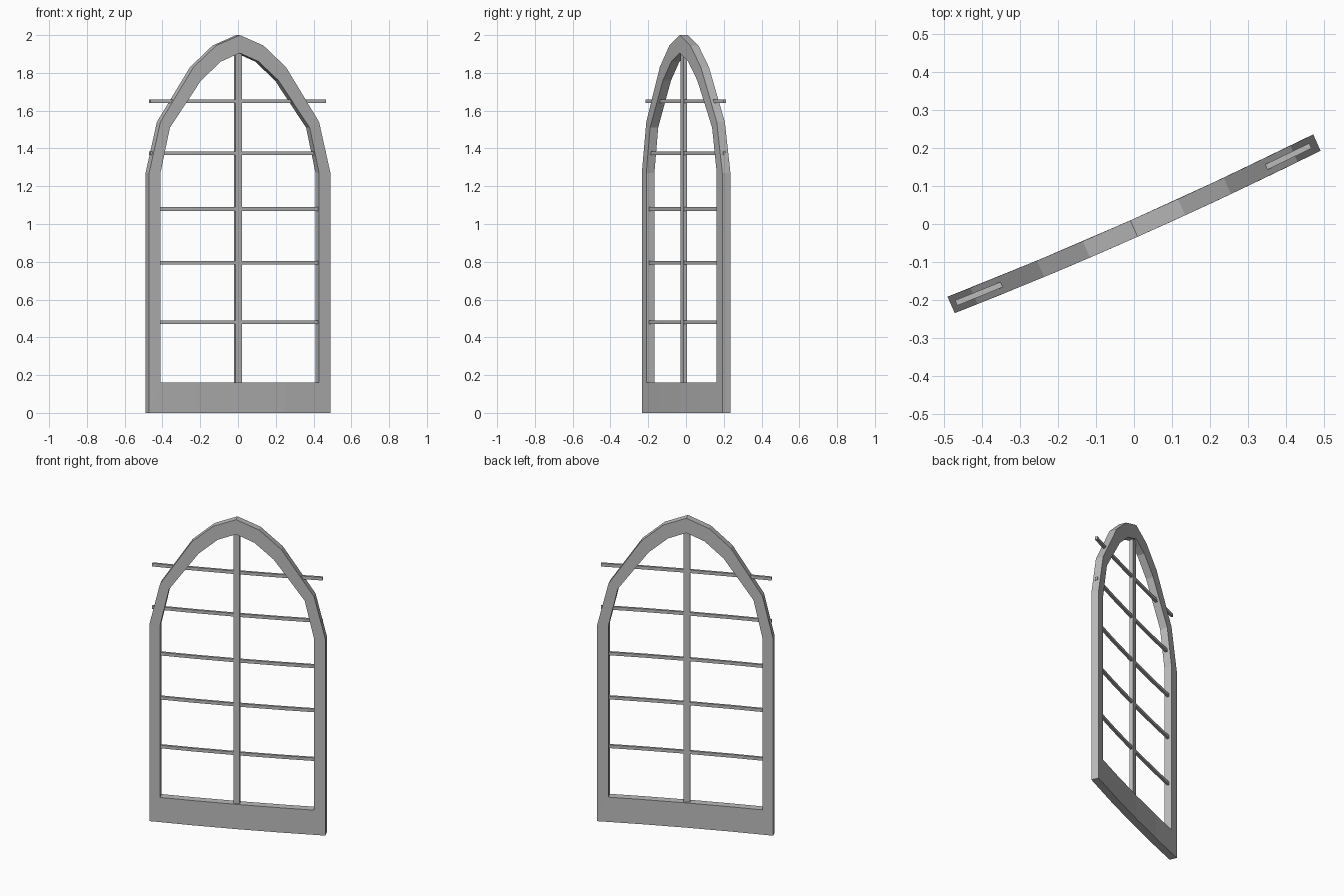
import bpy
import bmesh
from mathutils import Vector

if "Cube" in bpy.data.objects:
    bpy.data.objects.remove(bpy.data.objects["Cube"])

stone = bpy.data.materials.new("plain_grey")
stone.use_nodes = True
grey = (0.5, 0.5, 0.5, 1.0)
stone.diffuse_color = grey
stone.node_tree.nodes["Principled BSDF"].inputs["Base Color"].default_value = grey

ACROSS = Vector((-0.406, 0.914, 0))   # direction through the thickness


def bend(u, z, d):
    """Place a flat window point on the gently curved, turned wall line."""
    return Vector((u, -0.012 + 0.444 * u + 0.055 * u * u, z)) + ACROSS * d


def sweep(name, sections, closed=False):
    """Join four-cornered sections into a solid, as a ring or with end caps."""
    bm = bmesh.new()
    rings = [[bm.verts.new(bend(*p)) for p in sec] for sec in sections]
    pairs = list(zip(rings, rings[1:]))
    if closed:
        pairs.append((rings[-1], rings[0]))
    else:
        bm.faces.new(rings[0])
        bm.faces.new(rings[-1])
    for a, b in pairs:
        for i in range(4):
            j = (i + 1) % 4
            bm.faces.new((a[i], a[j], b[j], b[i]))
    bmesh.ops.recalc_face_normals(bm, faces=bm.faces)
    mesh = bpy.data.meshes.new(name)
    bm.to_mesh(mesh)
    bm.free()
    mesh.materials.append(stone)
    obj = bpy.data.objects.new(name, mesh)
    bpy.context.collection.objects.link(obj)
    return obj


# Pointed arch frame: outer and inner outline of the right half, sill to apex
half = [
    ((0.24, 0), (0.24, 0.16)),
    ((0.48, 0), (0.42, 0.16)),
    ((0.48, 1.27), (0.42, 1.27)),
    ((0.42, 1.54), (0.37, 1.51)),
    ((0.245, 1.83), (0.205, 1.76)),
    ((0.125, 1.945), (0.10, 1.86)),
]
mirrored = [((-o[0], o[1]), (-i[0], i[1])) for o, i in reversed(half)]
outline = [((0, 0), (0, 0.16))] + half + [((0, 2.0), (0, 1.905))] + mirrored
T = 0.0235
sweep("arch_frame",
      [[(*o, -T), (*o, T), (*i, T), (*i, -T)] for o, i in outline], closed=True)

# Upright bar in the middle
W, D = 0.0175, 0.011
sweep("centre_upright",
      [[(-W, z, -D), (W, z, -D), (W, z, D), (-W, z, D)] for z in (0.15, 1.92)])

# Level glazing bars following the curve, the top ones passing through the frame
H, D = 0.01, 0.0075
for n, z in enumerate((0.48, 0.795, 1.08, 1.375, 1.65)):
    sweep(f"glazing_bar_{n + 1}",
          [[(u, z - H, -D), (u, z + H, -D), (u, z + H, D), (u, z - H, D)]
           for u in (-0.467, -0.24, 0, 0.24, 0.463)])
